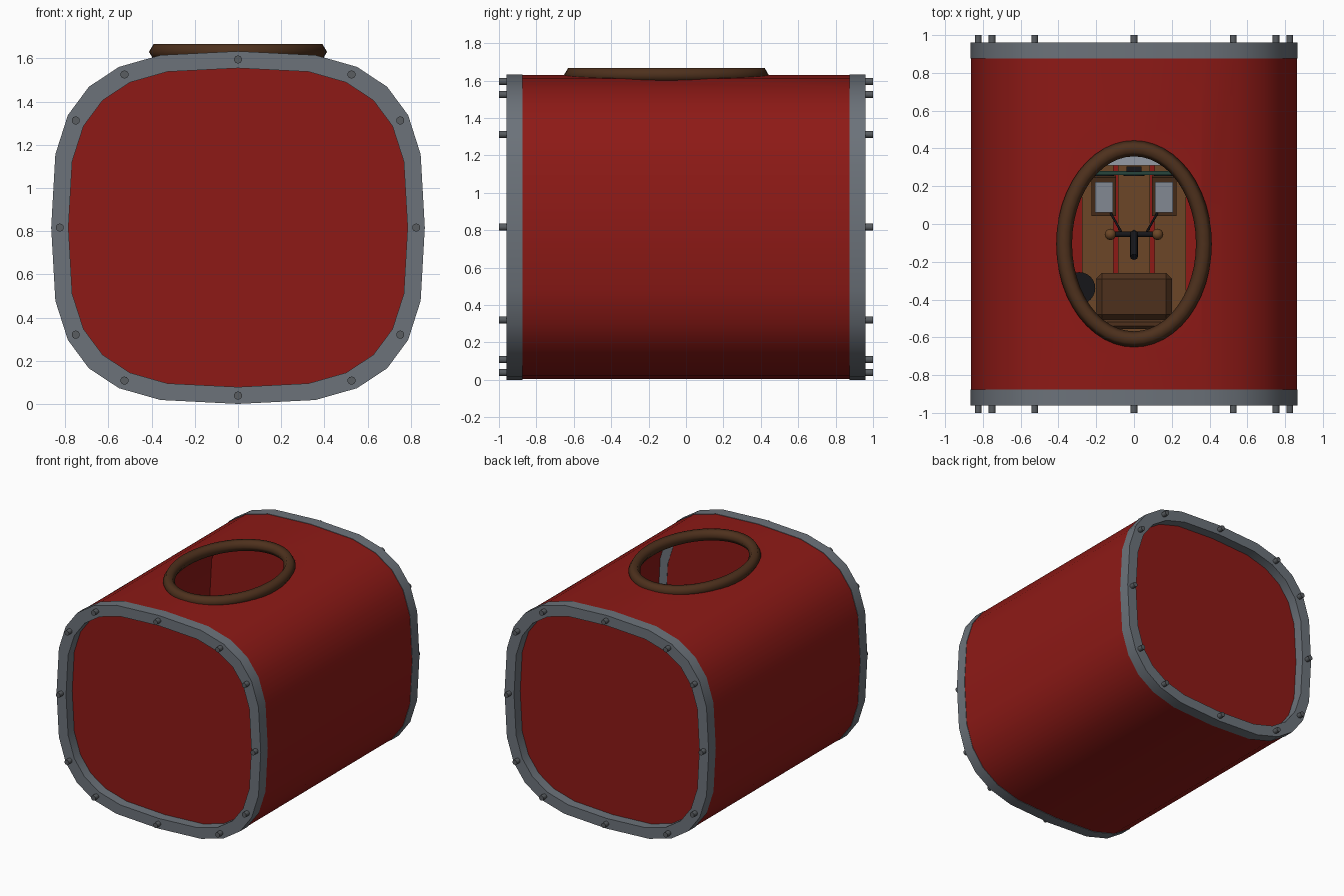
import bpy, bmesh
from math import sin, cos, pi, copysign
from mathutils import Vector

if "Cube" in bpy.data.objects:
    bpy.data.objects.remove(bpy.data.objects["Cube"])

CZ = 0.8165  # height of the fuselage axis


def material(name, rgb):
    m = bpy.data.materials.new(name)
    m.diffuse_color = (*rgb, 1)
    m.use_nodes = True
    m.node_tree.nodes["Principled BSDF"].inputs["Base Color"].default_value = m.diffuse_color
    return m


RED = material("red_paint", (0.27, 0.01, 0.008))
LEATHER = material("brown_leather", (0.075, 0.03, 0.012))
WOOD = material("wood", (0.15, 0.062, 0.02))
BLACK = material("black", (0.008, 0.008, 0.01))
GREEN = material("dark_green", (0.02, 0.06, 0.045))
STEEL = material("steel", (0.15, 0.17, 0.195))
BOLT = material("bolt_steel", (0.1, 0.11, 0.12))
PLATE = material("plate_grey", (0.3, 0.33, 0.38))


def smooth_by_angle(ob, angle):
    bpy.ops.object.select_all(action='DESELECT')
    ob.select_set(True)
    bpy.context.view_layer.objects.active = ob
    bpy.ops.object.shade_smooth_by_angle(angle=angle)


def finish(name, bm, mat, smooth=None):
    bmesh.ops.recalc_face_normals(bm, faces=bm.faces[:])
    me = bpy.data.meshes.new(name)
    bm.to_mesh(me)
    bm.free()
    ob = bpy.data.objects.new(name, me)
    bpy.context.collection.objects.link(ob)
    if mat:
        me.materials.append(mat)
    if smooth:
        smooth_by_angle(ob, smooth)
    return ob


def squircle(hx, hz, y, n=24):
    """Rounded-square section in the xz plane."""
    def p(v):
        return copysign(abs(v) ** 0.65, v) if abs(v) > 1e-6 else 0.0
    return [(hx * p(sin(2 * pi * i / n)), y, CZ + hz * p(cos(2 * pi * i / n))) for i in range(n)]


def loft(name, loops, mat, wrap=False, smooth=None):
    """Skin loops; wrap joins last to first, otherwise the ends are capped."""
    bm = bmesh.new()
    rows = [[bm.verts.new(p) for p in l] for l in loops]
    n = len(rows[0])
    for a, b in zip(rows, rows[1:] + (rows[:1] if wrap else [])):
        for i in range(n):
            j = (i + 1) % n
            bm.faces.new((a[i], a[j], b[j], b[i]))
    if not wrap:
        bm.faces.new(rows[0])
        bm.faces.new(rows[-1])
    return finish(name, bm, mat, smooth)


def tube(name, outer, inner, y0, y1, mat):
    """Hollow section: outer and inner half sizes, from y0 to y1."""
    return loft(name, [squircle(*outer, y0), squircle(*outer, y1),
                       squircle(*inner, y1), squircle(*inner, y0)], mat, True, 0.6)


def box(name, c, size, mat, rot_x=0, bevel=0):
    bm = bmesh.new()
    bmesh.ops.create_cube(bm, size=1)
    bmesh.ops.scale(bm, vec=size, verts=bm.verts[:])
    if bevel:
        bmesh.ops.bevel(bm, geom=bm.edges[:], offset=bevel, segments=1, affect='EDGES')
    ob = finish(name, bm, mat)
    ob.location = c
    ob.rotation_euler.x = rot_x
    return ob


def rod(name, a, b, r, mat, n=12):
    a, b = Vector(a), Vector(b)
    bm = bmesh.new()
    bmesh.ops.create_cone(bm, cap_ends=True, segments=n, radius1=r, radius2=r, depth=(b - a).length)
    ob = finish(name, bm, mat, 0.8)
    ob.location = (a + b) / 2
    ob.rotation_euler = (b - a).to_track_quat('Z', 'Y').to_euler()
    return ob


def oval(rx, ry, z, n=48):
    return [(rx * cos(2 * pi * i / n), -0.105 + ry * sin(2 * pi * i / n), z) for i in range(n)]


# Fuselage skin with an oval cockpit opening
skin = tube("fuselage_skin", (0.862, 0.813), (0.85, 0.801), -0.9, 0.9, RED)
cutter = loft("opening_cutter", [oval(0.36, 0.495, 1.2), oval(0.36, 0.495, 2.0)], None)
cutter.hide_render = True
mod = skin.modifiers.new("opening", 'BOOLEAN')
mod.object = cutter
mod.operation = 'DIFFERENCE'
mod.solver = 'EXACT'
bpy.context.view_layer.objects.active = skin
bpy.ops.object.modifier_apply(modifier=mod.name)
bpy.data.objects.remove(cutter)
smooth_by_angle(skin, 0.6)

# Padded rim around the opening
loops = []
for k in range(6):
    w, h = 0.042 * cos(pi * k / 3), 0.042 * sin(pi * k / 3)
    loops.append(oval(0.37 + w, 0.505 + w, 1.63 + h))
loft("cockpit_rim", loops, LEATHER, wrap=True, smooth=1.2)

# End frames, recessed end panels and bolts
for s, end in ((-1, "front"), (1, "rear")):
    tube(end + "_frame", (0.865, 0.8165), (0.785, 0.738), s * 0.875, s * 0.96, STEEL)
    hx, hz, y0 = (0.79, 0.743, 0.877) if s < 0 else (0.845, 0.796, 0.862)
    loft(end + "_panel", [squircle(hx, hz, s * y0), squircle(hx, hz, s * 0.885)], RED)
    for i, (x, y, z) in enumerate(squircle(0.825, 0.778, 0, 12)):
        rod(f"{end}_bolt_{i}", (x, s * 0.94, z), (x, s * 1.0, z), 0.019, BOLT, 10)

# Floor boards
for i, (x, w) in enumerate(((-0.192, 0.165), (0, 0.17), (0.192, 0.165))):
    box(f"floor_board_{i}", (x, -0.13, 0.12), (w, 0.9, 0.03), WOOD)

# Seat
box("seat_base", (0, -0.39, 0.26), (0.32, 0.2, 0.26), LEATHER)
box("seat_cushion", (0, -0.385, 0.43), (0.4, 0.25, 0.1), LEATHER, bevel=0.03)
box("seat_back", (0, -0.53, 0.64), (0.4, 0.05, 0.5), LEATHER, bevel=0.015)

# Control column
rod("column", (0, -0.05, 0.13), (0, -0.06, 0.5), 0.018, BLACK)
rod("column_grip", (0, -0.05, 0.48), (0, -0.175, 0.62), 0.02, BLACK)
rod("control_bar", (-0.11, -0.055, 0.48), (0.11, -0.055, 0.48), 0.014, BLACK)

# Pedals, bar knobs and links on both sides
for s, side in ((-1, "left"), (1, "right")):
    bpy.ops.mesh.primitive_uv_sphere_add(segments=16, ring_count=8, radius=0.03,
                                         location=(s * 0.125, -0.055, 0.48))
    knob = bpy.context.object
    knob.name = side + "_bar_knob"
    knob.data.materials.append(WOOD)
    bpy.ops.object.shade_smooth()
    box(side + "_pedal", (s * 0.16, 0.15, 0.26), (0.13, 0.21, 0.05), LEATHER, rot_x=0.25)
    box(side + "_pedal_plate", (s * 0.16, 0.143, 0.287), (0.095, 0.165, 0.015), PLATE, rot_x=0.25)
    rod(side + "_pedal_post", (s * 0.16, 0.15, 0.13), (s * 0.16, 0.15, 0.26), 0.02, BLACK)
    rod(side + "_link", (s * 0.06, -0.055, 0.47), (s * 0.125, 0.06, 0.25), 0.006, BLACK, 8)

# Instrument panel with gauges
box("instrument_panel", (0, 0.27, 0.78), (0.5, 0.02, 0.3), GREEN)
box("panel_block", (0, 0.29, 0.8), (0.08, 0.03, 0.3), BLACK)
box("panel_shelf", (0, 0.36, 0.75), (0.5, 0.1, 0.25), PLATE)
for i, x in enumerate((-0.16, 0, 0.16)):
    rod(f"gauge_{i}", (x, 0.255, 0.8), (x, 0.27, 0.8), 0.055, BLACK, 20)

# Trim wheel on the left
rod("trim_wheel", (-0.29, -0.34, 0.36), (-0.29, -0.34, 0.39), 0.085, BLACK, 24)
rod("trim_wheel_post", (-0.29, -0.34, 0.06), (-0.29, -0.34, 0.37), 0.02, BLACK)
